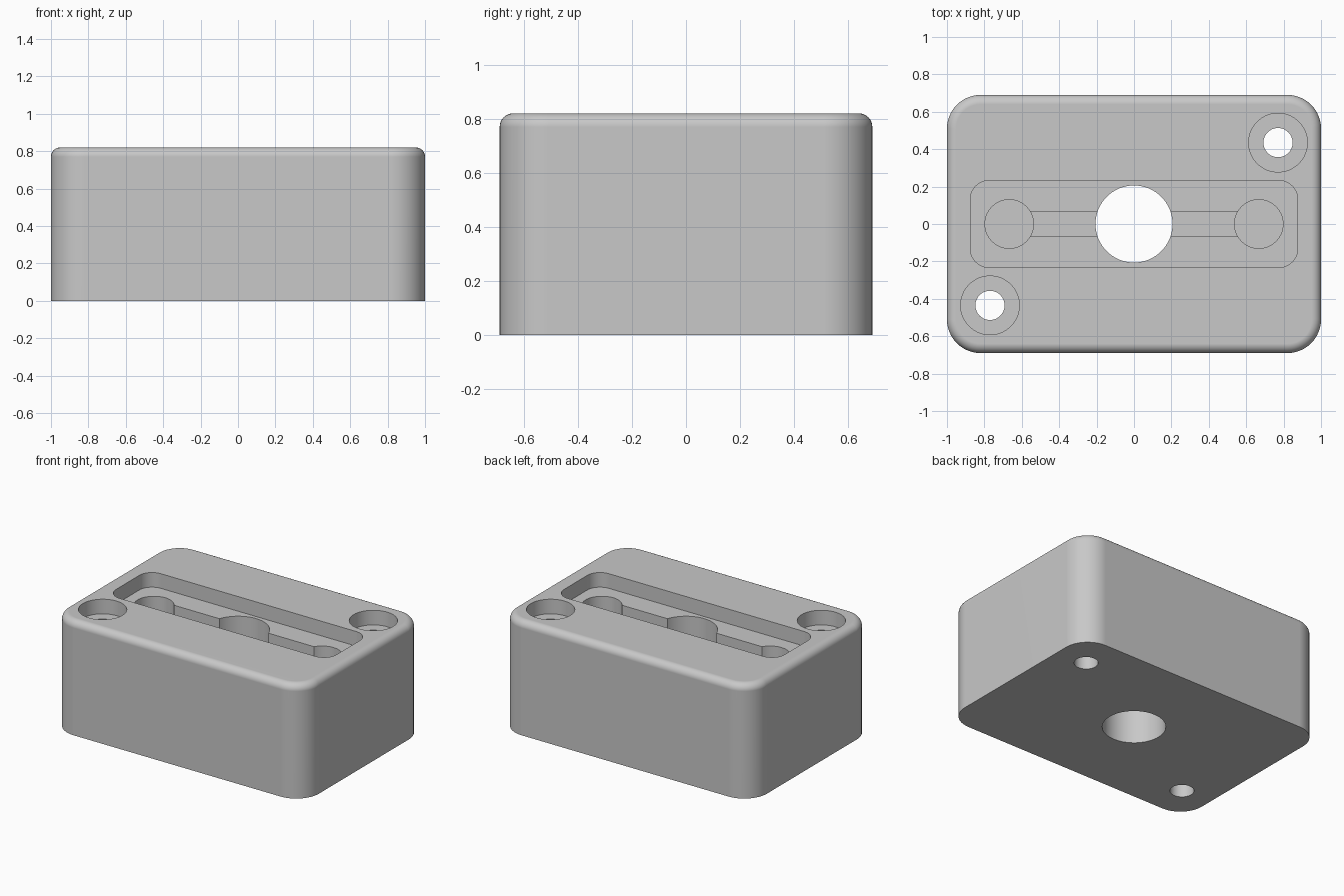
import bpy, bmesh, math

if "Cube" in bpy.data.objects:
    bpy.data.objects.remove(bpy.data.objects["Cube"])

HX, HY, H = 1.0, 0.69, 0.82      # half width, half depth, height
CORNER, FILLET = 0.18, 0.05
POCKET_Z = H - 0.105             # floor of the pocket and of the screw recesses
SLOT_Z, END_Z = H - 0.29, H - 0.34
CLEAR = H + 0.1                  # top of every cutter

grey = bpy.data.materials.new("light grey")
grey.diffuse_color = (0.58, 0.58, 0.58, 1)
grey.use_nodes = True
grey.node_tree.nodes["Principled BSDF"].inputs["Base Color"].default_value = grey.diffuse_color


def rounded_rect(hx, hy, r, steps=12):
    """Outline of a rectangle with rounded corners."""
    pts = []
    for i, (sx, sy) in enumerate([(1, 1), (-1, 1), (-1, -1), (1, -1)]):
        for k in range(steps + 1):
            a = math.pi / 2 * (i + k / steps)
            pts.append((sx * (hx - r) + r * math.cos(a), sy * (hy - r) + r * math.sin(a)))
    return pts


def circle(cx, cy, r, n=64):
    return [(cx + r * math.cos(2 * math.pi * k / n), cy + r * math.sin(2 * math.pi * k / n))
            for k in range(n)]


def loft(name, layers):
    """Closed solid through a stack of (outline, z) layers."""
    bm = bmesh.new()
    rings = [[bm.verts.new((x, y, z)) for x, y in pts] for pts, z in layers]
    for low, high in zip(rings, rings[1:]):
        for i in range(len(low)):
            j = (i + 1) % len(low)
            bm.faces.new((low[i], low[j], high[j], high[i]))
    bm.faces.new(rings[0][::-1])
    bm.faces.new(rings[-1])
    mesh = bpy.data.meshes.new(name)
    bm.to_mesh(mesh)
    bm.free()
    mesh.materials.append(grey)
    obj = bpy.data.objects.new(name, mesh)
    bpy.context.collection.objects.link(obj)
    return obj


# housing block with rounded upright corners and a filleted top rim
layers = [(rounded_rect(HX, HY, CORNER), 0)]
for k in range(9):
    a = math.pi / 2 * k / 8
    d = FILLET * (1 - math.cos(a))
    layers.append((rounded_rect(HX - d, HY - d, CORNER - d), H - FILLET + FILLET * math.sin(a)))
housing = loft("housing_block", layers)

# cutters: pocket, cable slot, round slot ends, central bore, two recessed screw holes
cuts = [
    ("pocket_cutter", rounded_rect(0.875, 0.232, 0.1), POCKET_Z),
    ("slot_cutter", [(-0.67, -0.068), (0.67, -0.068), (0.67, 0.068), (-0.67, 0.068)], SLOT_Z),
    ("bore_cutter", circle(0, 0, 0.206), -0.1),
]
for s in (-1, 1):
    cuts += [
        ("slot_end_cutter", circle(s * 0.667, 0, 0.13), END_Z),
        ("screw_recess_cutter", circle(s * 0.77, s * 0.435, 0.157), POCKET_Z),
        ("screw_hole_cutter", circle(s * 0.77, s * 0.435, 0.078), -0.1),
    ]

bpy.context.view_layer.objects.active = housing
housing.select_set(True)
for name, outline, bottom in cuts:
    cutter = loft(name, [(outline, bottom), (outline, CLEAR)])
    cutter.hide_render = True
    mod = housing.modifiers.new("cut", 'BOOLEAN')
    mod.operation, mod.solver, mod.object = 'DIFFERENCE', 'EXACT', cutter
    bpy.ops.object.modifier_apply(modifier=mod.name)
    bpy.data.objects.remove(cutter)

# smooth the rounded surfaces, keep rims crisp and flat faces flat
bpy.ops.object.shade_smooth_by_angle(angle=math.radians(30))
flat = housing.modifiers.new("flat faces", 'WEIGHTED_NORMAL')
flat.keep_sharp = True
